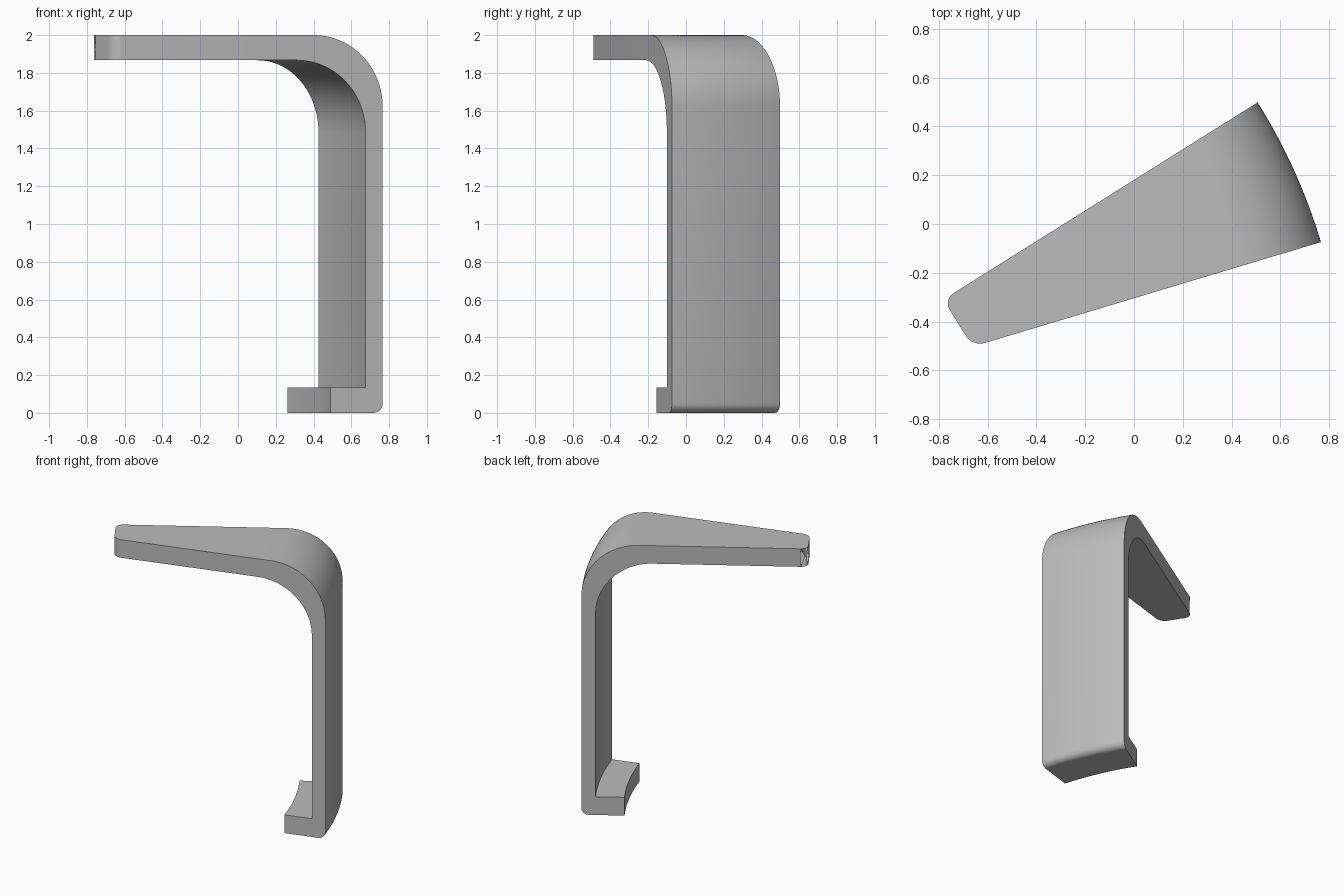
import bpy
import bmesh
from math import cos, sin, pi, radians

cube = bpy.data.objects.get("Cube")
if cube:
    bpy.data.objects.remove(cube, do_unlink=True)

# Swept section: radius from the sweep axis, and height
AXIS_X, AXIS_Y = -1.48, -0.748
START, END = radians(16.7), radians(32.1)
OUTER, INNER, LIP = 2.345, 2.25, 2.056
TOP, UNDER, LIP_TOP = 2.0, 1.867, 0.135
BEND, FOOT = 0.38, 0.05
TIP = 0.824            # tip distance from the axis, square to the far side
STEPS = 24


def arc(r, z, radius, a0, a1, n):
    """Points of a rounded corner about (r, z)."""
    return [(r + radius * cos(a0 + (a1 - a0) * i / n),
             z + radius * sin(a0 + (a1 - a0) * i / n)) for i in range(n + 1)]


def place(r, z, angle):
    return (AXIS_X + r * cos(angle), AXIS_Y + r * sin(angle), z)


neck = INNER - BEND
profile = [(neck, TOP)]
profile += arc(OUTER - BEND, TOP - BEND, BEND, pi / 2, 0, 20)
profile += arc(OUTER - FOOT, FOOT, FOOT, 0, -pi / 2, 6)
profile += [(LIP, 0), (LIP, LIP_TOP), (INNER, LIP_TOP)]
profile += arc(neck, UNDER - BEND, BEND, 0, pi / 2, 20)

bm = bmesh.new()

# Curved wall, bend and lip
columns = []
for i in range(STEPS + 1):
    angle = START + (END - START) * i / STEPS
    columns.append([bm.verts.new(place(r, z, angle)) for r, z in profile])
for a, b in zip(columns, columns[1:]):
    for j in range(len(profile) - 1):
        bm.faces.new((a[j], a[j + 1], b[j + 1], b[j]))

# Tapering arm with a square-cut tip
tips = []
for angle in (START, END):
    r = TIP / cos(END - angle)
    tips.append([bm.verts.new(place(r, z, angle)) for z in (TOP, UNDER)])
(near_top, near_low), (far_top, far_low) = tips
bm.faces.new([near_top] + [c[0] for c in columns] + [far_top])
bm.faces.new([near_low] + [c[-1] for c in columns] + [far_low])
bm.faces.new((near_top, near_low, far_low, far_top))

# Flat sides
bm.faces.new(columns[0] + [near_low, near_top])
bm.faces.new(columns[-1] + [far_low, far_top])

# Rounded tip corners
corners = [bm.edges.get(pair) for pair in tips]
bmesh.ops.bevel(bm, geom=corners, offset=0.05, offset_type='OFFSET',
                segments=8, profile=0.5, affect='EDGES')
bmesh.ops.recalc_face_normals(bm, faces=bm.faces[:])

mesh = bpy.data.meshes.new("bracket")
bm.to_mesh(mesh)
bm.free()
bracket = bpy.data.objects.new("bracket", mesh)
bpy.context.collection.objects.link(bracket)

# Plain grey
grey = bpy.data.materials.new("grey")
grey.use_nodes = True
colour = (0.5, 0.5, 0.5, 1)
grey.diffuse_color = colour
grey.node_tree.nodes["Principled BSDF"].inputs["Base Color"].default_value = colour
mesh.materials.append(grey)

bpy.ops.object.select_all(action='DESELECT')
bracket.select_set(True)
bpy.context.view_layer.objects.active = bracket
bpy.ops.object.shade_smooth_by_angle(angle=radians(30))
